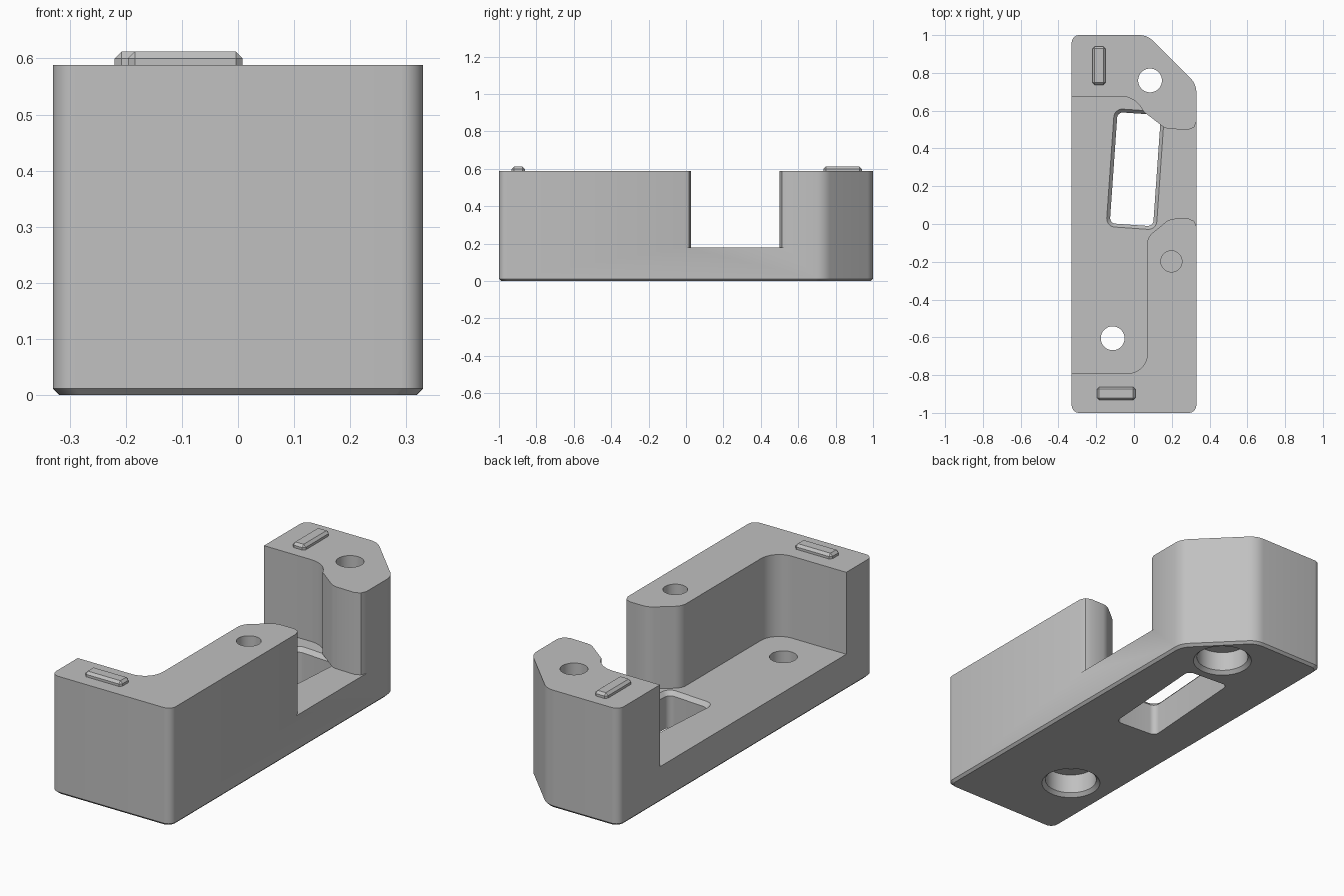
import bpy, bmesh
from math import sin, cos, tan, pi, radians
from mathutils import Vector

cube = bpy.data.objects.get("Cube")
if cube:
    bpy.data.objects.remove(cube, do_unlink=True)

grey = bpy.data.materials.new("plain grey")
grey.use_nodes = True
grey.diffuse_color = (0.53, 0.53, 0.53, 1)
grey.node_tree.nodes["Principled BSDF"].inputs["Base Color"].default_value = grey.diffuse_color

FLOOR, TOP, CHAMFER = 0.18, 0.588, 0.012


def fillet(corners, steps=8):
    """Round each (x, y, radius) corner of a closed polygon."""
    out = []
    for i, (x, y, r) in enumerate(corners):
        p = Vector((x, y))
        if r == 0:
            out.append(p)
            continue
        a = (Vector(corners[i - 1][:2]) - p).normalized()
        b = (Vector(corners[(i + 1) % len(corners)][:2]) - p).normalized()
        half = a.angle(b) / 2
        centre = p + (a + b).normalized() * r / sin(half)
        start = p + a * r / tan(half) - centre
        end = p + b * r / tan(half) - centre
        sweep = start.angle(end)
        for k in range(steps + 1):
            t = k / steps
            out.append(centre + (start * sin((1 - t) * sweep) + end * sin(t * sweep)) / sin(sweep))
    return out


def circle(x, y, r, n=48):
    return [Vector((x + r * cos(2 * pi * i / n), y + r * sin(2 * pi * i / n))) for i in range(n)]


def solid(name, rings):
    """Loft a closed solid through (outline, height) rings."""
    bm = bmesh.new()
    loops = [[bm.verts.new((p.x, p.y, z)) for p in pts] for pts, z in rings]
    n = len(loops[0])
    for lo, hi in zip(loops, loops[1:]):
        for i in range(n):
            j = (i + 1) % n
            bm.faces.new((lo[i], lo[j], hi[j], hi[i]))
    bm.faces.new(loops[0][::-1])
    bm.faces.new(loops[-1])
    bmesh.ops.recalc_face_normals(bm, faces=bm.faces)
    mesh = bpy.data.meshes.new(name)
    bm.to_mesh(mesh)
    bm.free()
    mesh.materials.append(grey)
    obj = bpy.data.objects.new(name, mesh)
    bpy.context.collection.objects.link(obj)
    return obj


def activate(obj):
    bpy.ops.object.select_all(action='DESELECT')
    obj.select_set(True)
    bpy.context.view_layer.objects.active = obj


def cut(target, cutter):
    cutter.hide_render = True
    mod = target.modifiers.new("cut", 'BOOLEAN')
    mod.operation, mod.solver, mod.object = 'DIFFERENCE', 'EXACT', cutter
    activate(target)
    bpy.ops.object.modifier_apply(modifier=mod.name)
    bpy.data.objects.remove(cutter, do_unlink=True)


# Body block with one clipped corner and a chamfered foot
outline = fillet([(-0.33, -1, 0.04), (0.33, -1, 0.04), (0.33, 0.74, 0.1),
                  (0.07, 1, 0.1), (-0.33, 1, 0.04)])
foot = [Vector((p.x * (1 - CHAMFER / 0.33), p.y * (1 - CHAMFER))) for p in outline]
body = solid("bracket_body", [(foot, 0), (outline, CHAMFER), (outline, TOP)])

# Open pocket between the front and back blocks
pocket = fillet([(-0.6, -0.79, 0), (0.07, -0.79, 0.1), (0.07, -0.07, 0.07),
                 (0.19, 0.028, 0.08), (0.29, 0.028, 0), (0.318, 0.016, 0),
                 (0.33, -0.012, 0), (0.6, -0.012, 0), (0.6, 0.54, 0),
                 (0.33, 0.54, 0), (0.318, 0.512, 0), (0.29, 0.5, 0),
                 (0.17, 0.503, 0.08), (0.05, 0.595, 0), (0.01, 0.676, 0.13),
                 (-0.6, 0.676, 0)])
cut(body, solid("pocket_cutter", [(pocket, FLOOR), (pocket, 1)]))


# Slanted slot through the floor, with a flared rim
def slot(w, h, r):
    a = radians(-4)
    pts = fillet([(-w, -h, r), (w, -h, r), (w, h, r), (-w, h, r)])
    return [Vector((0.007 + p.x * cos(a) - p.y * sin(a),
                    0.29 + p.x * sin(a) + p.y * cos(a))) for p in pts]


inner, rim = slot(0.115, 0.295, 0.03), slot(0.133, 0.313, 0.045)
cut(body, solid("slot_cutter", [(inner, -0.1), (inner, FLOOR - 0.02), (rim, FLOOR)]))

# Screw holes with chamfered counterbores underneath
for x, y in ((0.085, 0.76), (-0.113, -0.605)):
    profile = [(0.149, -0.01), (0.122, 0.017), (0.122, 0.115), (0.063, 0.115), (0.063, 0.8)]
    cut(body, solid("screw_cutter", [(circle(x, y, r), z) for r, z in profile]))

# Blind pin hole in the front block
pin = circle(0.198, -0.198, 0.056)
cut(body, solid("pin_cutter", [(pin, 0.3), (pin, 0.8)]))
activate(body)
bpy.ops.object.shade_smooth_by_angle(angle=radians(25))

# Raised locating tabs with bevelled edges
for name, x, y, w, h in (("back_tab", -0.185, 0.838, 0.035, 0.102),
                         ("front_tab", -0.094, -0.897, 0.102, 0.035)):
    base = [Vector((x + sx * w, y + sy * h)) for sx, sy in ((-1, -1), (1, -1), (1, 1), (-1, 1))]
    tab = solid(name, [(base, TOP - 0.02), (base, 0.612)])
    bevel = tab.modifiers.new("bevel", 'BEVEL')
    bevel.width, bevel.segments = 0.012, 1
